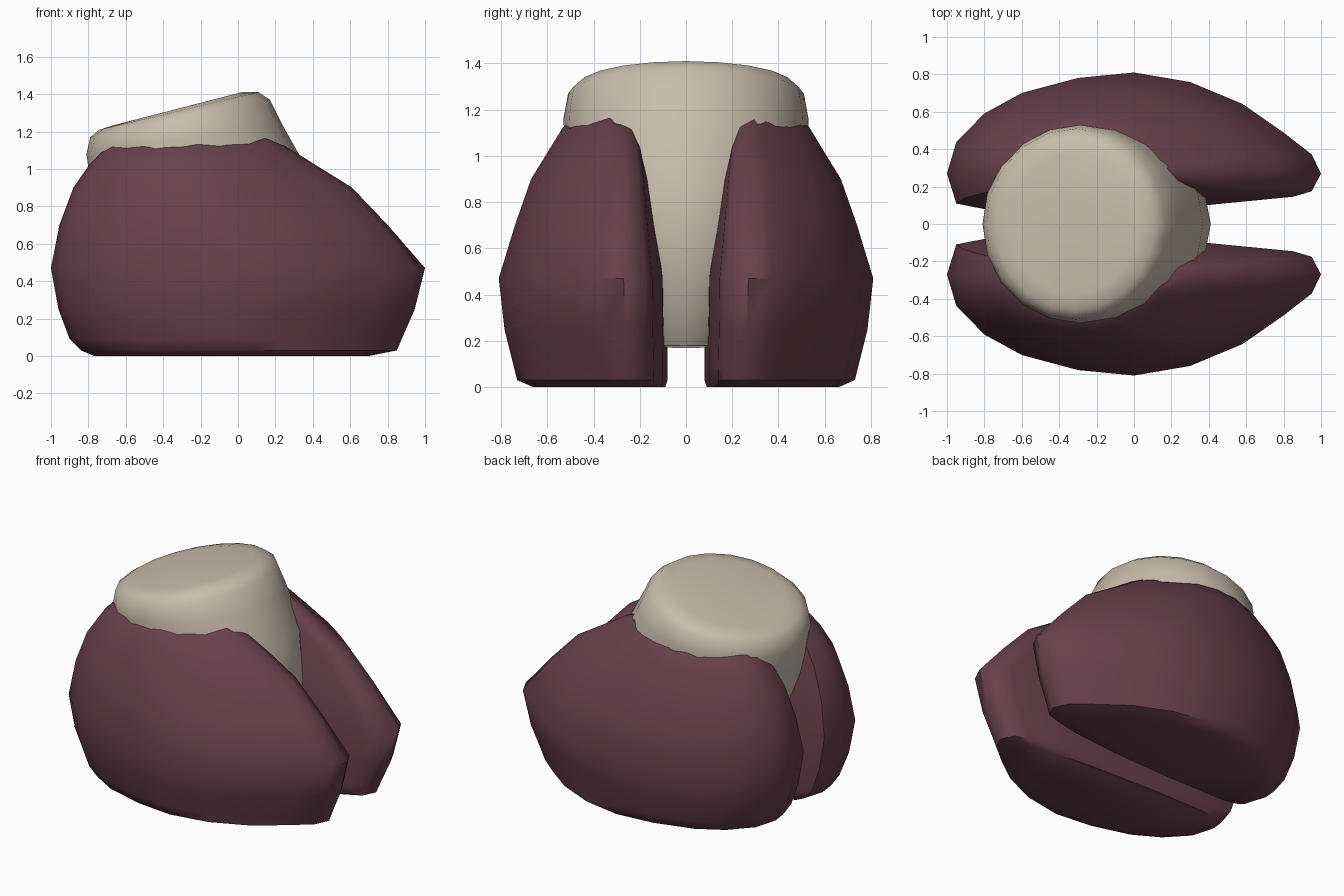
import bpy
import math
import random

random.seed(4)
if "Cube" in bpy.data.objects:
    bpy.data.objects.remove(bpy.data.objects["Cube"], do_unlink=True)


def make_material(name, color):
    mat = bpy.data.materials.new(name)
    mat.use_nodes = True
    mat.diffuse_color = (*color, 1)
    mat.node_tree.nodes["Principled BSDF"].inputs["Base Color"].default_value = (*color, 1)
    return mat


def loft(name, rings, mat, flip=False):
    """Skin a stack of equal-length rings, bottom to top, and cap both ends."""
    n = len(rings[0])
    verts = [p for ring in rings for p in ring]
    faces = []
    for k in range(len(rings) - 1):
        a, b = k * n, (k + 1) * n
        for i in range(n):
            j = (i + 1) % n
            faces.append((a + i, a + j, b + j, b + i))
    faces.append(tuple(reversed(range(n))))
    faces.append(tuple(range(len(verts) - n, len(verts))))
    if flip:
        faces = [tuple(reversed(f)) for f in faces]
    mesh = bpy.data.meshes.new(name)
    mesh.from_pydata(verts, [], faces)
    mesh.materials.append(mat)
    obj = bpy.data.objects.new(name, mesh)
    bpy.context.collection.objects.link(obj)
    bpy.ops.object.select_all(action="DESELECT")
    obj.select_set(True)
    bpy.context.view_layer.objects.active = obj
    bpy.ops.object.shade_smooth_by_angle(angle=math.radians(50))
    return obj


horn = make_material("dark maroon horn", (0.138, 0.051, 0.072))
hide = make_material("beige hide", (0.58, 0.51, 0.41))

# Claw outline from above: u runs back to front, v from the cleft outwards
outline = [(-1, .26), (-.95, .04), (-.8, 0), (-.2, 0), (.4, .03), (.85, .09),
           (.95, .13), (1, .26), (.95, .4), (.8, .56), (.58, .77), (.3, .93),
           (0, 1), (-.3, .96), (-.6, .85), (-.8, .70), (-.95, .49)]

# Claw levels: height, back, front, cleft side, outer side
levels = [(0, -.77, .70, .09, .66), (.03, -.84, .85, .08, .73),
          (.09, -.90, .875, .08, .745), (.25, -.96, .945, .08, .785),
          (.47, -1, 1, .08, .81), (.7, -.955, .80, .11, .74),
          (.9, -.88, .61, .135, .67), (1.03, -.79, .40, .16, .59),
          (1.12, -.70, .25, .19, .53), (1.155, -.60, .16, .25, .44)]


def claw(name, side):
    rings = []
    for z, back, front, inner, outer in levels:
        mid, half = (back + front) / 2, (front - back) / 2
        wobble = 0.012 if z > 1.1 else 0
        rings.append([(mid + half * u, side * (inner + (outer - inner) * v),
                       z + random.uniform(-wobble, wobble)) for u, v in outline])
    return loft(name, rings, horn, flip=side < 0)


claw("left_side_claw", 1)
claw("right_side_claw", -1)

# Leg stump sections: back point (x, z), front point (x, z), half width
sections = [(-.3, .17, .25, .18, .2), (-.5, .25, .38, .38, .3),
            (-.65, .5, .41, .7, .45), (-.78, .85, .37, 1.0, .52),
            (-.81, 1.08, .235, 1.24, .53), (-.79, 1.17, .17, 1.37, .51),
            (-.74, 1.21, .11, 1.41, .46), (-.66, 1.235, .02, 1.41, .38)]
SIDES = 20
stump = []
for bx, bz, fx, fz, width in sections:
    ring = []
    for i in range(SIDES):
        a = math.tau * i / SIDES
        t = (1 + math.cos(a)) / 2
        ring.append((bx + (fx - bx) * t, width * math.sin(a), bz + (fz - bz) * t))
    stump.append(ring)
loft("leg_stump", stump, hide)
